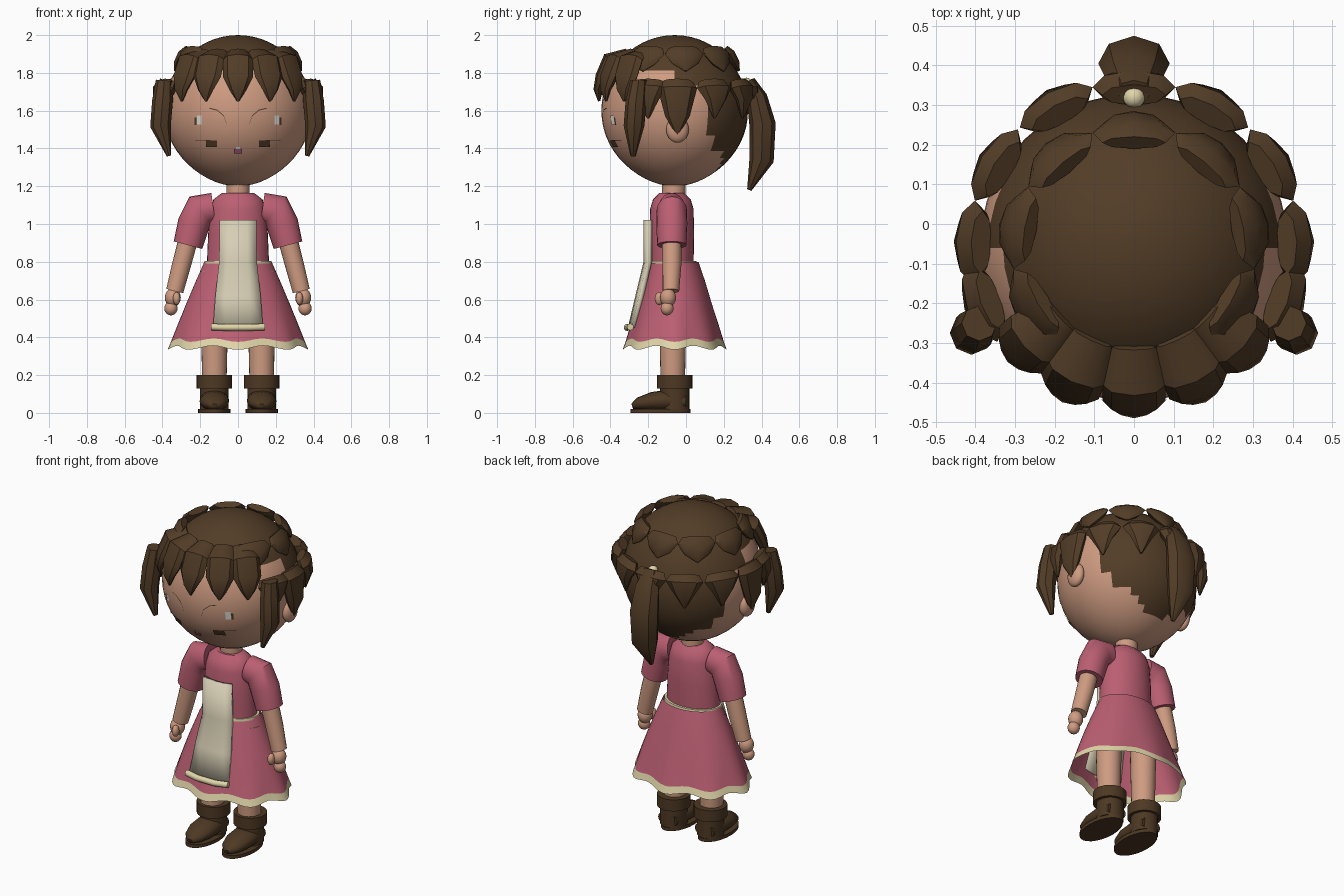
import bpy, bmesh
from math import sin, cos, pi, radians, sqrt
from mathutils import Vector

if "Cube" in bpy.data.objects:
    bpy.data.objects.remove(bpy.data.objects["Cube"])


def material(name, r, g, b):
    m = bpy.data.materials.new(name)
    m.use_nodes = True
    m.diffuse_color = (r, g, b, 1)
    m.node_tree.nodes["Principled BSDF"].inputs["Base Color"].default_value = (r, g, b, 1)
    return m


HAIR = material("hair brown", 0.085, 0.046, 0.02)
SKIN = material("skin", 0.62, 0.33, 0.22)
PINK = material("dress pink", 0.5, 0.115, 0.17)
APRON = material("apron linen", 0.68, 0.62, 0.46)
TRIM = material("trim cream", 0.75, 0.67, 0.4)
BOOT = material("boot leather", 0.075, 0.04, 0.017)
WHITE = material("eye white", 0.75, 0.75, 0.72)
LIP = material("lip", 0.4, 0.11, 0.18)


def finish(name, bm, mats, angle=40):
    bmesh.ops.recalc_face_normals(bm, faces=bm.faces)
    me = bpy.data.meshes.new(name)
    bm.to_mesh(me)
    bm.free()
    for m in mats:
        me.materials.append(m)
    ob = bpy.data.objects.new(name, me)
    bpy.context.collection.objects.link(ob)
    bpy.ops.object.select_all(action="DESELECT")
    ob.select_set(True)
    bpy.context.view_layer.objects.active = ob
    bpy.ops.object.shade_smooth_by_angle(angle=radians(angle))
    return ob


def loft(name, path, sizes, side, mat, sides=16, angle=40):
    """Skin elliptical rings along a path; sizes are (half width along side, half depth)."""
    bm = bmesh.new()
    pts, side, rings = [Vector(p) for p in path], Vector(side), []
    for i, (p, (w, d)) in enumerate(zip(pts, sizes)):
        t = pts[min(i + 1, len(pts) - 1)] - pts[max(i - 1, 0)]
        n = t.cross(side).normalized()
        rings.append([bm.verts.new(p + side * w * cos(2 * pi * k / sides) + n * d * sin(2 * pi * k / sides))
                      for k in range(sides)])
    for a, b in zip(rings, rings[1:]):
        for k in range(sides):
            j = (k + 1) % sides
            bm.faces.new((a[k], a[j], b[j], b[k]))
    bm.faces.new(rings[0])
    bm.faces.new(rings[-1])
    return finish(name, bm, [mat], angle)


def column(name, x, y, rows, mat, sides=24):
    """Upright oval column from rows of (z, half width, half depth)."""
    return loft(name, [(x, y, r[0]) for r in rows], [r[1:] for r in rows], (1, 0, 0), mat, sides)


def ball(name, centre, scale, mat, seg=20):
    bm = bmesh.new()
    bmesh.ops.create_uvsphere(bm, u_segments=seg, v_segments=seg // 2, radius=1)
    for v in bm.verts:
        v.co = Vector(c + s * q for c, s, q in zip(centre, scale, v.co))
    return finish(name, bm, [mat], 60)


# Head with scalp colour by region
HY, HZ = -0.06, 1.6
bm = bmesh.new()
bmesh.ops.create_uvsphere(bm, u_segments=40, v_segments=28, radius=1)
for v in bm.verts:
    pinch = 1 - 0.1 * max(0, -v.co.z) ** 3
    v.co = (v.co.x * 0.39 * pinch, HY + v.co.y * 0.388 * pinch, HZ + v.co.z * 0.4)
for f in bm.faces:
    c = f.calc_center_median()
    top = c.z > (1.8 if c.y < -0.06 else 1.75)
    nape = c.y > 0.13 and c.z > 1.27 + 0.5 * abs(c.x)
    f.material_index = int(top or nape)
finish("head", bm, [SKIN, HAIR], 60)
column("neck", 0, -0.065, [(1.1, 0.062, 0.062), (1.25, 0.062, 0.062)], SKIN)


# Hair tufts placed around the head
def tuft(name, deg, rows):
    """Leaf shaped lock from rows of (radius, z, half width, half thickness)."""
    a = radians(deg)
    loft(name, [(r * cos(a), HY + r * sin(a), z) for r, z, w, d in rows],
         [(w, d) for r, z, w, d in rows], (-sin(a), cos(a), 0), HAIR, 8, 35)


for i, deg in enumerate((-138, -115, -90, -65, -42)):
    tuft(f"fringe_{i}", deg, [(0.25, 1.91, 0.055, 0.02), (0.345, 1.87, 0.08, 0.04),
                              (0.385, 1.78, 0.08, 0.035), (0.405, 1.71, 0.045, 0.025), (0.4, 1.65, 0.006, 0.006)])
for i in range(7):
    tuft(f"crown_tuft_{i}", -30 + 40 * i, [(0.265, 1.93, 0.08, 0.02), (0.29, 1.9, 0.105, 0.03),
                                           (0.32, 1.85, 0.07, 0.025), (0.34, 1.81, 0.006, 0.006)])
for i, deg in enumerate((-20, 2, 31, 61, 90, 119, 149, 178, 200)):
    tip = 1.47 if deg in (2, 178) else 1.56
    tuft(f"lower_tuft_{i}", deg, [(0.385, 1.755, 0.08, 0.03), (0.405, 1.72, 0.105, 0.045),
                                  (0.42, tip + 0.1, 0.065, 0.035), (0.41, tip, 0.006, 0.006)])

# Ponytail and its tie
loft("ponytail", [(0, 0.335, 1.76), (0, 0.375, 1.67), (0, 0.405, 1.53), (0, 0.4, 1.34), (0, 0.335, 1.18)],
     [(0.045, 0.03), (0.075, 0.055), (0.09, 0.07), (0.08, 0.065), (0.012, 0.012)], (1, 0, 0), HAIR, 8, 35)
ball("hair_tie", (0, 0.32, 1.75), (0.028, 0.028, 0.025), TRIM, 12)


# Face plates laid on the head
def face_plate(name, outline, mat):
    bm = bmesh.new()
    verts = []
    for x, z in outline:
        u, h = x / 0.39, (z - HZ) / 0.4
        verts.append(bm.verts.new((x, HY - 0.388 * sqrt(1 - u * u - h * h) - 0.004, z)))
    bm.faces.new(verts)
    finish(name, bm, [mat])


def bar(x, z, w, h):
    return [(x - w, z - h), (x + w, z - h), (x + w, z + h), (x - w, z + h)]


for side, s in (("left", 1), ("right", -1)):
    face_plate(f"{side}_eye_patch", bar(s * 0.14, 1.425, 0.03, 0.018), HAIR)
    face_plate(f"{side}_lower_lash", bar(s * 0.185, 1.443, 0.04, 0.002), HAIR)
    face_plate(f"{side}_eye_glint", bar(s * 0.205, 1.55, 0.013, 0.024), WHITE)
    face_plate(f"{side}_eye_corner", bar(s * 0.225, 1.545, 0.005, 0.02), HAIR)
    arc = [(s * x, z) for x, z in ((0.06, 1.53), (0.075, 1.575), (0.11, 1.605), (0.15, 1.615))]
    face_plate(f"{side}_upper_lash", arc + [(x, z - 0.005) for x, z in reversed(arc)], HAIR)
face_plate("mouth", bar(0, 1.385, 0.022, 0.012), LIP)
face_plate("teeth", bar(0, 1.403, 0.016, 0.005), WHITE)

# Dress bodice and waistband
column("bodice", 0, -0.075, [(0.78, 0.165, 0.115), (0.95, 0.158, 0.118), (1.08, 0.145, 0.115),
                             (1.13, 0.13, 0.1), (1.165, 0.085, 0.065)], PINK, 32)
column("waistband", 0, -0.07, [(0.79, 0.178, 0.126), (0.805, 0.176, 0.124)], TRIM, 32)

# Flared skirt with rippled hem and trim
bm = bmesh.new()
rings, N = [], 64
for z, w, d in ((0.8, 0.178, 0.126), (0.7, 0.222, 0.16), (0.58, 0.272, 0.195),
                (0.46, 0.318, 0.232), (0.385, 0.345, 0.253), (0.345, 0.36, 0.266)):
    ripple = 0.035 * ((0.8 - z) / 0.45) ** 2
    ring = []
    for k in range(N):
        a = 2 * pi * k / N
        q = cos(8 * a)
        ring.append(bm.verts.new((w * (1 + ripple * q) * cos(a), -0.06 + d * (1 + ripple * q) * sin(a),
                                  z - 0.3 * ripple * q)))
    rings.append(ring)
for i, (a, b) in enumerate(zip(rings, rings[1:])):
    for k in range(N):
        j = (k + 1) % N
        bm.faces.new((a[k], a[j], b[j], b[k])).material_index = int(i == len(rings) - 2)
finish("skirt", bm, [PINK, TRIM], 60)

# Apron panel and rolled hem
bm = bmesh.new()
rows = [(1.02, 0.097, -0.225), (0.8, 0.1, -0.225), (0.62, 0.12, -0.268), (0.455, 0.132, -0.307)]
grid = [[bm.verts.new((w * t, y + 0.02 * t * t, z)) for t in (-1, -0.5, 0, 0.5, 1)] for z, w, y in rows]
for a, b in zip(grid, grid[1:]):
    for k in range(4):
        bm.faces.new((a[k], b[k], b[k + 1], a[k + 1]))
apron = finish("apron", bm, [APRON])
solid = apron.modifiers.new("thickness", "SOLIDIFY")
solid.thickness = 0.025
loft("apron_hem", [(-0.14, -0.295, 0.455), (-0.06, -0.312, 0.452), (0.06, -0.312, 0.452), (0.14, -0.295, 0.455)],
     [(0.018, 0.018)] * 4, (0, 0, 1), TRIM, 10)

# Paired parts
for side, s in (("left", 1), ("right", -1)):
    # Side lock and ear
    loft(f"{side}_side_lock", [(s * 0.39, -0.25, 1.76), (s * 0.4, -0.265, 1.65), (s * 0.41, -0.275, 1.52),
                               (s * 0.365, -0.28, 1.36)],
         [(0.045, 0.045), (0.055, 0.055), (0.055, 0.055), (0.014, 0.012)], (0, 1, 0), HAIR, 8, 35)
    ball(f"{side}_ear", (s * 0.385, -0.045, 1.5), (0.035, 0.06, 0.07), SKIN)
    # Sleeve, arm and hand
    loft(f"{side}_sleeve", [(s * 0.13, -0.075, 1.085), (s * 0.2, -0.075, 1.075), (s * 0.235, -0.075, 1.0),
                            (s * 0.265, -0.075, 0.888)],
         [(0.07, 0.08), (0.08, 0.09), (0.082, 0.085), (0.078, 0.078)], (0, 1, 0), PINK, 20)
    loft(f"{side}_arm", [(s * 0.255, -0.075, 0.95), (s * 0.3, -0.075, 0.78), (s * 0.335, -0.08, 0.645)],
         [(0.052, 0.052), (0.05, 0.05), (0.044, 0.046)], (0, 1, 0), SKIN)
    ball(f"{side}_palm", (s * 0.345, -0.095, 0.61), (0.042, 0.042, 0.05), SKIN)
    ball(f"{side}_fingers", (s * 0.355, -0.1, 0.553), (0.035, 0.034, 0.037), SKIN)
    ball(f"{side}_thumb", (s * 0.325, -0.142, 0.605), (0.02, 0.024, 0.035), SKIN, 12)
    # Leg and boot
    x = s * 0.125
    column(f"{side}_leg", x, -0.07, [(0.15, 0.064, 0.064), (0.4, 0.07, 0.07), (0.75, 0.075, 0.08)], SKIN)
    column(f"{side}_boot_cuff", x, -0.06, [(0.13, 0.094, 0.094), (0.2, 0.094, 0.094)], BOOT)
    column(f"{side}_boot_shaft", x, -0.06, [(0.02, 0.076, 0.078), (0.14, 0.076, 0.078)], BOOT)
    loft(f"{side}_boot_foot", [(x, y, z) for y, z in ((0.0, 0.06), (-0.1, 0.065), (-0.18, 0.06), (-0.25, 0.048),
                                                     (-0.285, 0.035))],
         [(0.065, 0.045), (0.078, 0.058), (0.078, 0.05), (0.058, 0.034), (0.022, 0.014)], (1, 0, 0), BOOT, 16, 60)
    column(f"{side}_boot_sole", x, -0.135, [(0, 0.086, 0.158), (0.02, 0.086, 0.158)], BOOT)
